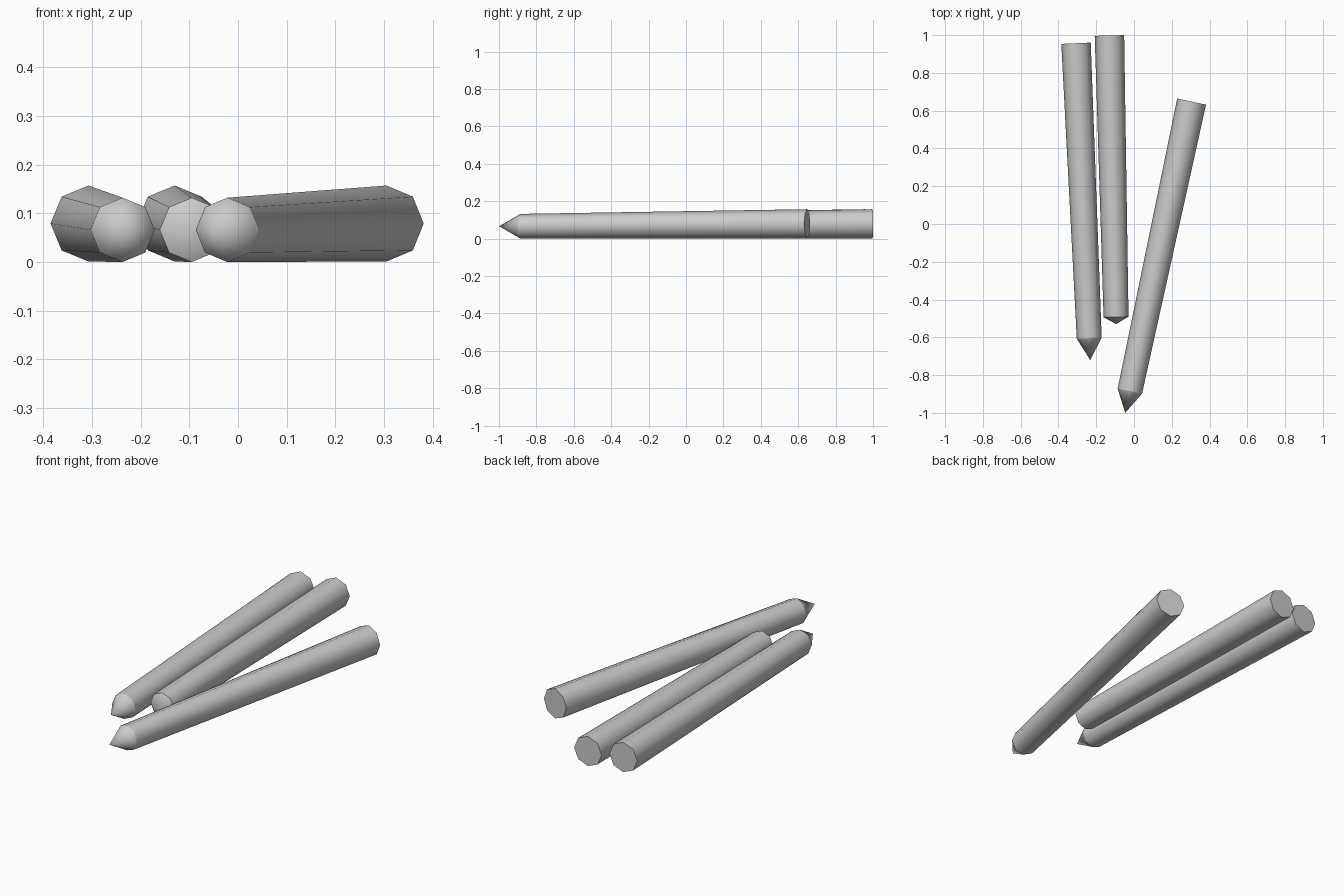
import bpy
import bmesh
from math import cos, sin, pi
from mathutils import Vector

cube = bpy.data.objects.get("Cube")
if cube:
    bpy.data.objects.remove(cube, do_unlink=True)

SIDES = 8
BUTT_RADIUS, NECK_RADIUS = 0.078, 0.066

grey = bpy.data.materials.new("plain_grey")
grey.use_nodes = True
grey.diffuse_color = (0.6, 0.6, 0.6, 1)
grey.node_tree.nodes["Principled BSDF"].inputs["Base Color"].default_value = (0.6, 0.6, 0.6, 1)


def stake(name, butt_xy, neck_xy, tip_length):
    """Tapered octagonal pole lying on the ground, with a conical point."""
    butt = Vector((*butt_xy, BUTT_RADIUS + 0.001))
    neck = Vector((*neck_xy, NECK_RADIUS))
    axis = neck - butt
    axis.z = 0
    axis.normalize()
    up = Vector((0, 0, 1))
    side = axis.cross(up)

    bm = bmesh.new()

    def ring(centre, radius):
        angles = [2 * pi * i / SIDES for i in range(SIDES)]
        return [bm.verts.new(centre + radius * (side * cos(a) + up * sin(a))) for a in angles]

    back, front = ring(butt, BUTT_RADIUS), ring(neck, NECK_RADIUS)
    tip = bm.verts.new(neck + axis * tip_length)
    cap = bm.faces.new(back)
    for i in range(SIDES):
        j = (i + 1) % SIDES
        bm.faces.new((back[i], back[j], front[j], front[i]))
        bm.faces.new((front[i], front[j], tip))
    bmesh.ops.recalc_face_normals(bm, faces=bm.faces)

    # Smooth round the pole, crisp at the butt and at the neck
    for face in bm.faces:
        face.smooth = face is not cap
    for loop in (back, front):
        for i in range(SIDES):
            bm.edges.get((loop[i], loop[(i + 1) % SIDES])).smooth = False

    mesh = bpy.data.meshes.new(name)
    bm.to_mesh(mesh)
    bm.free()
    mesh.materials.append(grey)
    bpy.context.collection.objects.link(bpy.data.objects.new(name, mesh))


stake("right_stake", (-0.307, 0.957), (-0.237, -0.605), 0.115)
stake("middle_stake", (-0.130, 0.998), (-0.095, -0.492), 0.038)
stake("left_stake", (0.305, 0.648), (-0.022, -0.885), 0.117)
